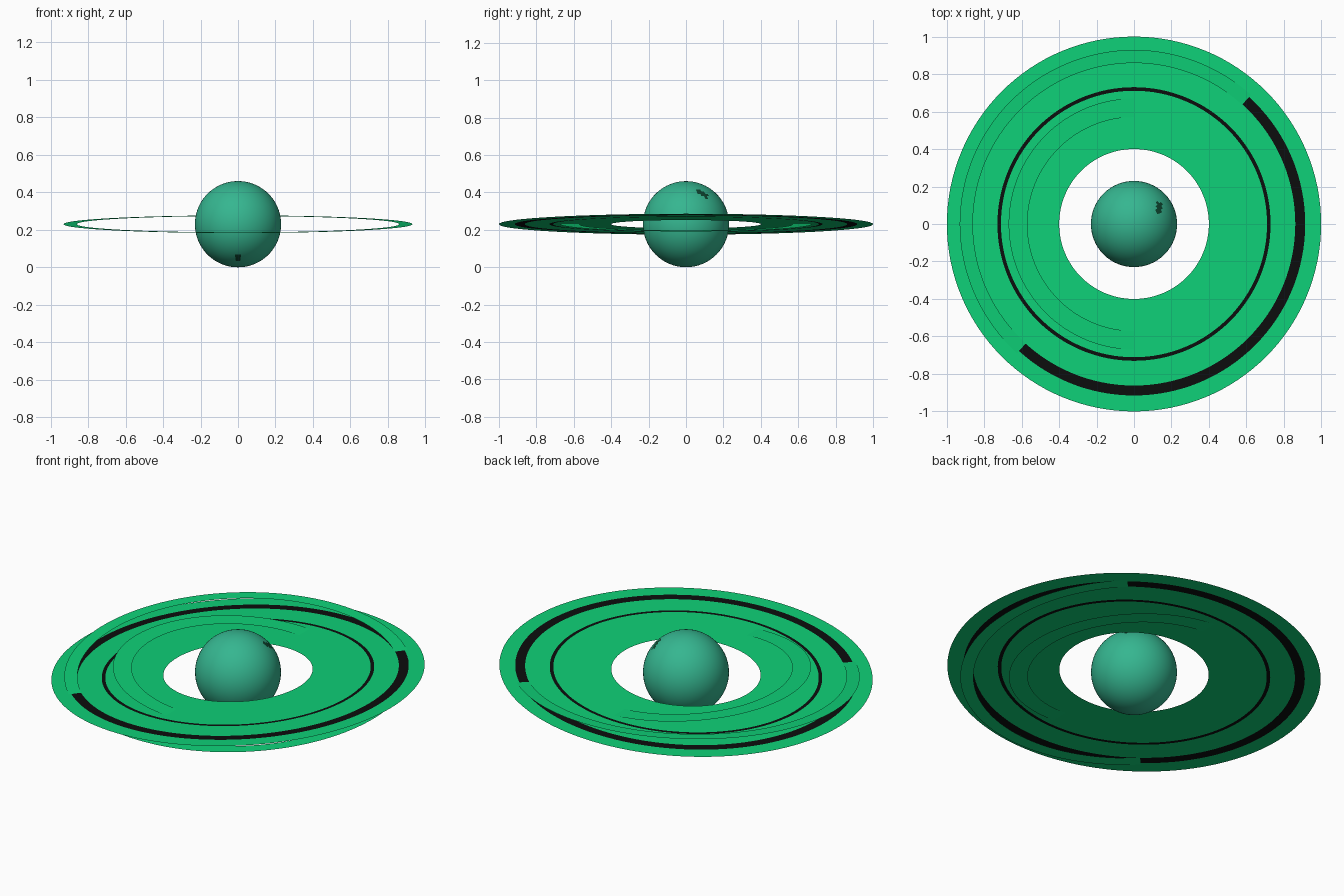
import bpy, bmesh, math
from mathutils import Vector

if "Cube" in bpy.data.objects:
    bpy.data.objects.remove(bpy.data.objects["Cube"])

R, CZ = 0.23, 0.23   # globe radius and centre height


def material(name, srgb):
    lin = [((c / 255 + 0.055) / 1.055) ** 2.4 if c > 10 else c / 255 / 12.92 for c in srgb]
    m = bpy.data.materials.new(name)
    m.diffuse_color = (*lin, 1)
    m.use_nodes = True
    m.node_tree.nodes["Principled BSDF"].inputs["Base Color"].default_value = m.diffuse_color
    return m


teal = material("teal", (53, 182, 144))
green = material("bright green", (14, 208, 119))
black = material("black", (12, 13, 13))
dark = material("dark green", (14, 70, 48))


def make_object(name, bm, mats):
    me = bpy.data.meshes.new(name)
    bm.to_mesh(me)
    bm.free()
    for m in mats:
        me.materials.append(m)
    ob = bpy.data.objects.new(name, me)
    ob.location.z = CZ
    bpy.context.collection.objects.link(ob)
    return ob


def flat_ring(name, radii, bands, tilt, segments=128):
    """Thin disc made of concentric bands; bands gives a material index for each."""
    bm = bmesh.new()
    loops = [[bm.verts.new((r * math.cos(a), r * math.sin(a), 0))
              for a in (2 * math.pi * i / segments for i in range(segments))]
             for r in radii]
    for inner, outer, mat in zip(loops, loops[1:], bands):
        for i in range(segments):
            j = (i + 1) % segments
            bm.faces.new((inner[i], outer[i], outer[j], inner[j])).material_index = mat
    ob = make_object(name, bm, [green, black])
    ob.rotation_euler = [math.radians(t) for t in tilt]


# Globe with two small dark surface spots
bm = bmesh.new()
bmesh.ops.create_uvsphere(bm, u_segments=64, v_segments=40, radius=R)
for f in bm.faces:
    f.smooth = True
    c = f.calc_center_median()
    top_spot = abs(c.x - 0.135) < 0.016 and abs(c.y - 0.09) < 0.03 and c.z > 0
    front_spot = abs(c.x) < 0.018 and abs(c.z + 0.18) < 0.016 and c.y < 0
    f.material_index = 1 if top_spot or front_spot else 0
make_object("globe", bm, [teal, dark])

# Wide main ring with two black stripes, higher on the right
flat_ring("main_ring", (0.4, 0.711, 0.73, 0.862, 0.915, 1.0), (0, 1, 0, 1, 0), (0, -3.2, 0))
# Narrow outer ring, higher at the back
flat_ring("outer_ring", (0.86, 0.93), (0,), (2.9, 0, 0))
# Inner ring, higher on the left
flat_ring("inner_ring", (0.57, 0.67), (0,), (0, 3.3, 0))
